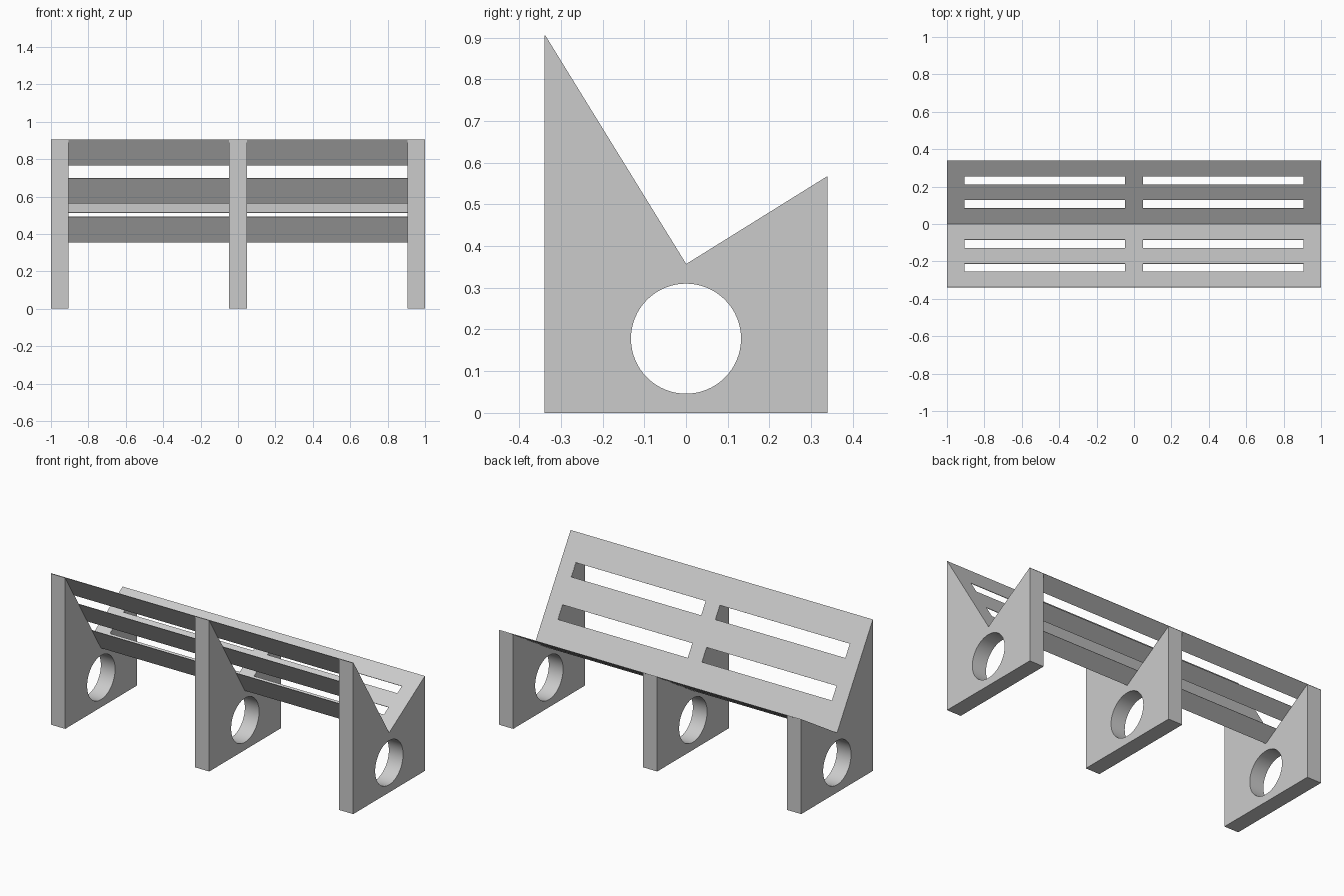
import bpy, bmesh

if "Cube" in bpy.data.objects:
    bpy.data.objects.remove(bpy.data.objects["Cube"], do_unlink=True)

HALF_DEPTH, VALLEY, BACK_TOP, SEAT_TOP = 0.339, 0.355, 0.905, 0.566
SUPPORT_WIDTH = 0.094

grey = bpy.data.materials.new("plain_grey")
grey.use_nodes = True
colour = (0.6, 0.6, 0.6, 1)
grey.diffuse_color = colour
grey.node_tree.nodes["Principled BSDF"].inputs["Base Color"].default_value = colour


def make_object(name, bm):
    bmesh.ops.recalc_face_normals(bm, faces=bm.faces)
    mesh = bpy.data.meshes.new(name)
    bm.to_mesh(mesh)
    bm.free()
    obj = bpy.data.objects.new(name, mesh)
    bpy.context.collection.objects.link(obj)
    mesh.materials.append(grey)
    return obj


def apply_modifier(obj, mod):
    bpy.ops.object.select_all(action='DESELECT')
    obj.select_set(True)
    bpy.context.view_layer.objects.active = obj
    bpy.ops.object.modifier_apply(modifier=mod.name)


# Long cylinder that bores the round hole in every support
bpy.ops.mesh.primitive_cylinder_add(vertices=64, radius=0.132, depth=3,
                                    location=(0, 0, 0.178), rotation=(0, 1.570796, 0))
cutter = bpy.context.object
cutter.name = "hole_cutter"
cutter.hide_render = True
cutter.data.materials.append(grey)

# Three notched upright supports
profile = [(-HALF_DEPTH, 0), (HALF_DEPTH, 0), (HALF_DEPTH, SEAT_TOP),
           (0, VALLEY), (-HALF_DEPTH, BACK_TOP)]
half = SUPPORT_WIDTH / 2
for name, x in (("right_support", half - 1), ("middle_support", 0), ("left_support", 1 - half)):
    bm = bmesh.new()
    face = bm.faces.new([bm.verts.new((x - half, y, z)) for y, z in profile])
    ext = bmesh.ops.extrude_face_region(bm, geom=[face])
    bmesh.ops.translate(bm, vec=(SUPPORT_WIDTH, 0, 0),
                        verts=[v for v in ext["geom"] if isinstance(v, bmesh.types.BMVert)])
    support = make_object(name, bm)
    bore = support.modifiers.new("bore", 'BOOLEAN')
    bore.operation, bore.solver, bore.object = 'DIFFERENCE', 'EXACT', cutter
    apply_modifier(support, bore)
    bpy.ops.object.shade_smooth_by_angle()
bpy.data.objects.remove(cutter, do_unlink=True)


# Thin sloping panel with two rows of slots between the supports
def slotted_panel(name, side, top):
    xs = [-1, -0.907, -half, half, 0.907, 1]
    ts = [0, 0.25, 0.379, 0.624, 0.75, 1]
    bm = bmesh.new()
    grid = [[bm.verts.new((x, side * HALF_DEPTH * t, VALLEY + (top - VALLEY) * t))
             for x in xs] for t in ts]
    for j in range(5):
        for i in range(5):
            if not (i in (1, 3) and j in (1, 3)):
                bm.faces.new((grid[j][i], grid[j][i + 1], grid[j + 1][i + 1], grid[j + 1][i]))
    panel = make_object(name, bm)
    solid = panel.modifiers.new("thickness", 'SOLIDIFY')
    solid.thickness, solid.offset = 0.003, 0
    apply_modifier(panel, solid)


slotted_panel("backrest_panel", -1, BACK_TOP)
slotted_panel("seat_panel", 1, SEAT_TOP)
